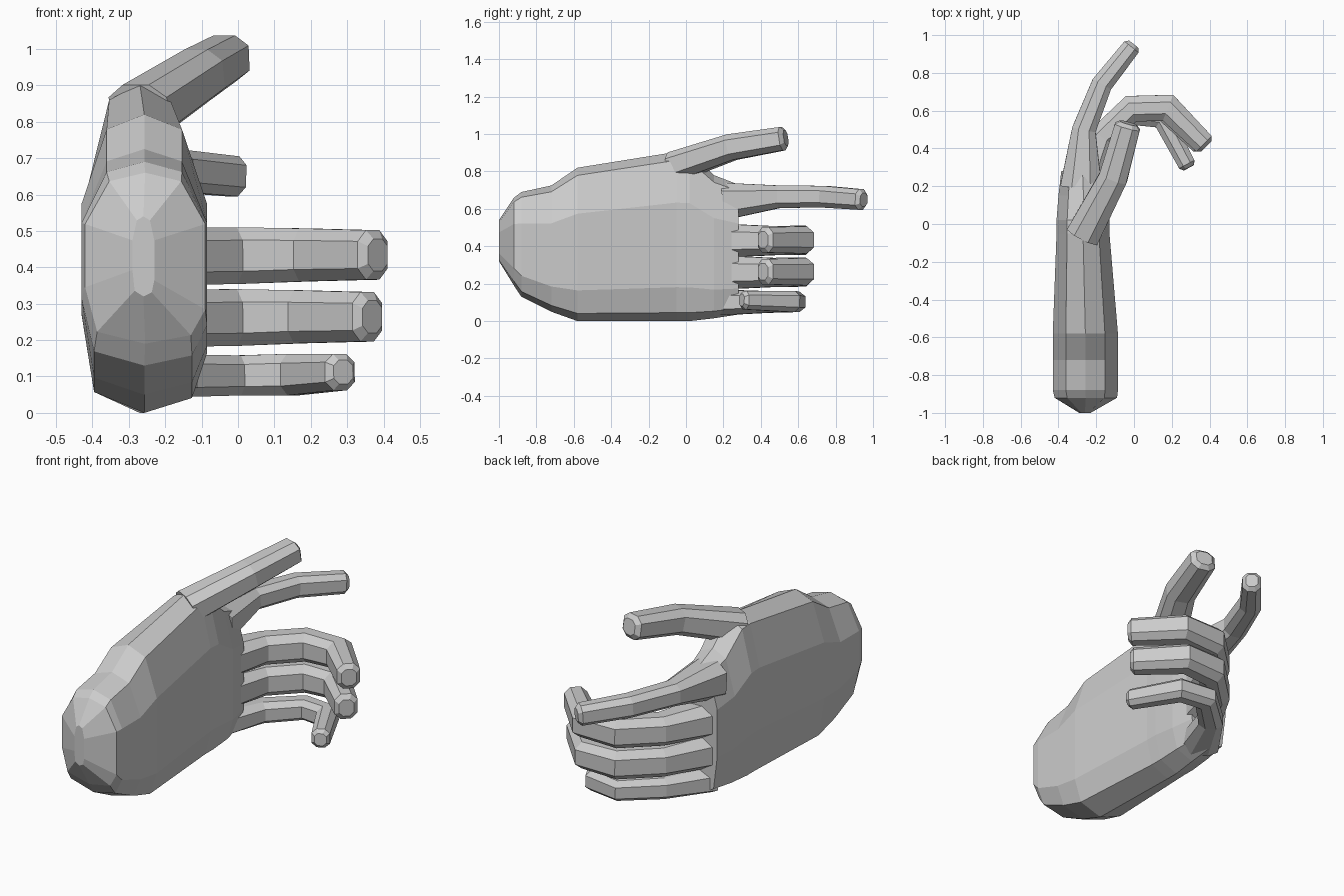
import bpy, bmesh
from mathutils import Vector

if "Cube" in bpy.data.objects:
    bpy.data.objects.remove(bpy.data.objects["Cube"])


def loft(name, rings):
    """Skin a list of equal-sized point rings and cap both ends."""
    bm = bmesh.new()
    loops = [[bm.verts.new(p) for p in ring] for ring in rings]
    n = len(loops[0])
    for a, b in zip(loops, loops[1:]):
        for i in range(n):
            j = (i + 1) % n
            bm.faces.new((a[i], a[j], b[j], b[i]))
    bm.faces.new(loops[0])
    bm.faces.new(loops[-1])
    bmesh.ops.recalc_face_normals(bm, faces=bm.faces)
    me = bpy.data.meshes.new(name)
    bm.to_mesh(me)
    bm.free()
    ob = bpy.data.objects.new(name, me)
    bpy.context.collection.objects.link(ob)
    return ob


# Cross-section of a digit: sideways, vertical
DIGIT = [(-1, -.55), (-1, .55), (-.45, 1), (.45, 1),
         (1, .55), (1, -.55), (.45, -1), (-.45, -1)]


def digit(name, path):
    """Bent digit through (x, y, z, half width, half height), mitred at joints."""
    pts = [Vector(p[:3]) for p in path]
    rings = []
    for i, (p, q) in enumerate(zip(pts, path)):
        d0 = (p - pts[i - 1]).normalized() if i else None
        d1 = (pts[i + 1] - p).normalized() if i + 1 < len(pts) else None
        d0, d1 = d0 or d1, d1 or d0
        t = (d0 + d1).normalized()
        side = t.cross(Vector((0, 0, 1))).normalized()
        up = side.cross(t)
        w = q[3] / max(t.dot(d1), .6)
        rings.append([p + side * u * w + up * v * q[4] for u, v in DIGIT])
    # small chamfered tip
    end = pts[-1] + d1 * .02
    rings.append([end + (r - pts[-1]) * .65 for r in rings[-1]])
    return loft(name, rings)


# Palm: stations of y, x range, z range along a faceted section
SECTION = [(.5, 0), (.88, .05), (1, .2), (1, .7), (.8, .95), (.5, 1),
           (.2, .95), (0, .7), (0, .33), (.1, .07)]
STATIONS = [(-1, -.29, -.23, .32, .54), (-.92, -.42, -.09, .19, .66),
            (-.88, -.43, -.085, .13, .69), (-.72, -.43, -.085, .05, .725),
            (-.58, -.43, -.085, 0, .82), (-.05, -.41, -.13, 0, .905),
            (.02, -.41, -.13, 0, .90), (.15, -.40, -.135, .015, .78),
            (.28, -.385, -.16, .035, .73)]
loft("palm", [[(x0 + u * (x1 - x0), y, z0 + v * (z1 - z0)) for u, v in SECTION]
              for y, x0, x1, z0, z1 in STATIONS])

# Thumb and nearly straight index finger
digit("thumb", [(-.27, -.06, .825, .09, .08), (-.11, .245, .93, .075, .07),
                (-.035, .515, .975, .068, .063)])
digit("index_finger", [(-.28, .2, .64, .11, .10), (-.265, .5, .665, .062, .06),
                       (-.17, .74, .665, .055, .058), (-.015, .935, .65, .048, .055)])

# Two matching curled fingers
for name, z, dx in (("middle_finger", .43, 0), ("ring_finger", .26, -.015)):
    digit(name, [(-.275, .2, z, .11, .09), (-.17, .46, z, .07, .078),
                 (-.015, .61, z + .002, .068, .078),
                 (.18 + dx, .615, z + .004, .068, .073),
                 (.37 + dx, .425, z + .004, .058, .068)])

# Shorter, thinner curled little finger
digit("little_finger", [(-.275, .2, .1, .10, .068), (-.16, .43, .102, .062, .058),
                        (0, .58, .103, .055, .055), (.15, .56, .105, .052, .057),
                        (.28, .315, .112, .046, .05)])
